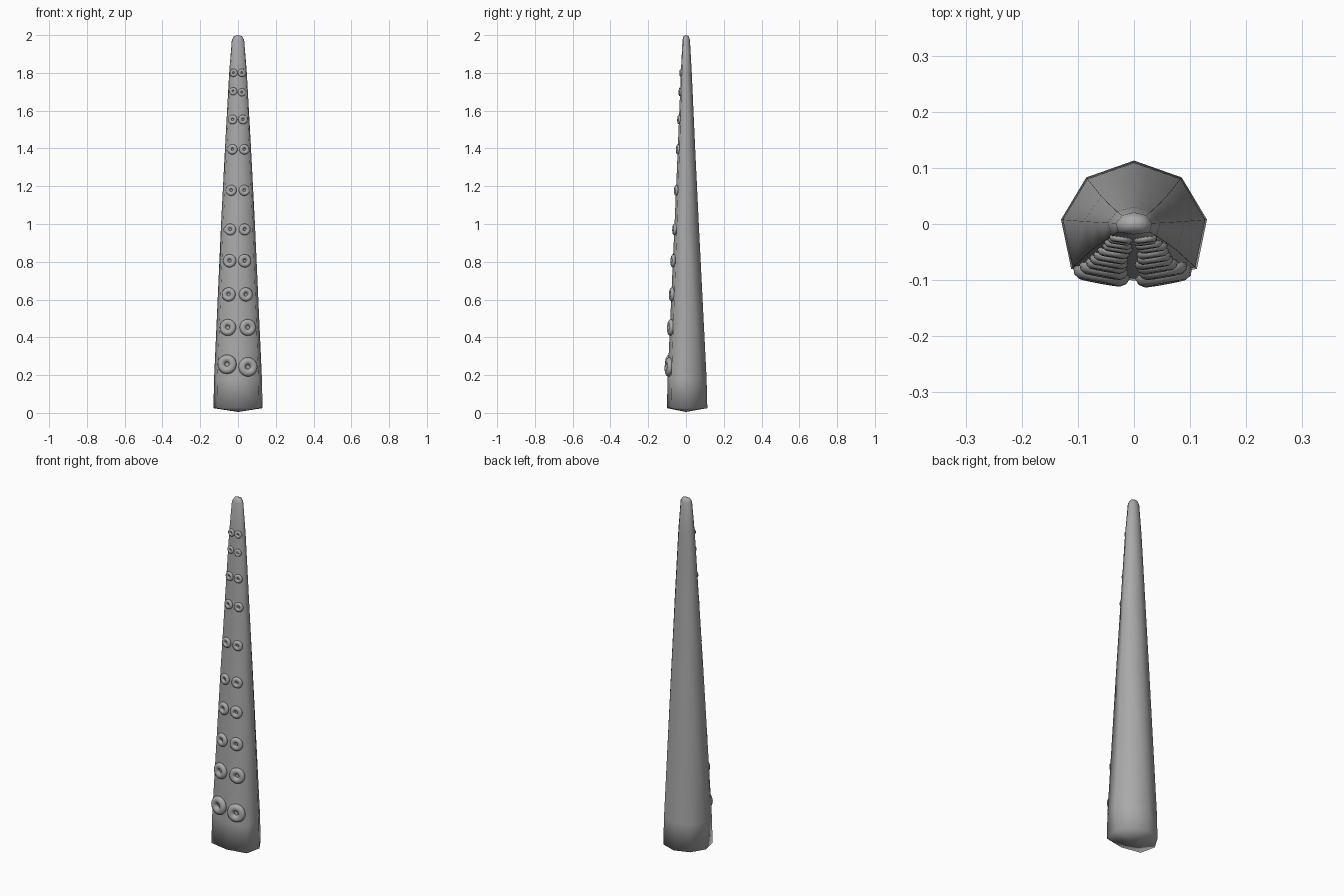
import bpy, bmesh, math
from mathutils import Vector, Matrix

if "Cube" in bpy.data.objects:
    bpy.data.objects.remove(bpy.data.objects["Cube"])

grey = bpy.data.materials.new("flat grey")
grey.diffuse_color = (0.4, 0.4, 0.4, 1)
grey.use_nodes = True
grey.node_tree.nodes["Principled BSDF"].inputs["Base Color"].default_value = grey.diffuse_color


def finish(name, bm):
    mesh = bpy.data.meshes.new(name)
    bmesh.ops.recalc_face_normals(bm, faces=bm.faces[:])
    for f in bm.faces:
        f.smooth = True
    bm.to_mesh(mesh)
    bm.free()
    mesh.materials.append(grey)
    ob = bpy.data.objects.new(name, mesh)
    bpy.context.collection.objects.link(ob)
    return ob


# Eight-sided cross-section with a flattened front
half = [(0.085, 0.083), (0.13, 0.008), (0.112, -0.08)]
section = [(0, 0.113)] + half + [(0, -0.101)] + [(-x, y) for x, y in reversed(half)]

# Taper: height, width scale, depth scale
taper = [(0.025, 1, 1), (0.18, 0.975, 0.965), (1.0, 0.69, 0.6), (1.4, 0.53, 0.43),
         (1.8, 0.36, 0.27), (1.975, 0.25, 0.185), (1.995, 0.16, 0.12)]


def scales(z):
    for (z0, a0, b0), (z1, a1, b1) in zip(taper, taper[1:]):
        if z <= z1:
            t = (z - z0) / (z1 - z0)
            return a0 + (a1 - a0) * t, b0 + (b1 - b0) * t


# Tentacle arm with a shallow pointed base and a rounded tip
bm = bmesh.new()
rings = [[bm.verts.new((x * a, y * b, z)) for x, y in section] for z, a, b in taper]
n = len(section)
for lo, hi in zip(rings, rings[1:]):
    for i in range(n):
        j = (i + 1) % n
        bm.faces.new((lo[i], lo[j], hi[j], hi[i]))
for ring, z in ((rings[0], 0.005), (rings[-1], 2.0)):
    tip = bm.verts.new((0, 0, z))
    for i in range(n):
        bm.faces.new((ring[i], ring[(i + 1) % n], tip))
finish("tentacle_arm", bm)


def front_point(x, z):
    """Point on the front facets of the arm."""
    a, b = scales(z)
    t = abs(x) / (0.112 * a)
    return Vector((x, b * (-0.101 + 0.021 * t), z))


def sucker(name, x, z, r, segs=20, tube=10):
    p = front_point(x, z)
    e = 0.008 if x > 0 else -0.008
    dx = (front_point(x + e, z) - p) * (1 if e > 0 else -1)
    dz = front_point(x, z + 0.02) - p
    nrm = dx.cross(dz).normalized()
    bm = bmesh.new()
    grid = []
    for i in range(segs):
        u = 2 * math.pi * i / segs
        row = []
        for k in range(tube):
            v = 2 * math.pi * k / tube
            d = r * (0.61 + 0.39 * math.cos(v))
            row.append(bm.verts.new((d * math.cos(u), d * math.sin(u), 0.34 * r * math.sin(v))))
        grid.append(row)
    for i in range(segs):
        for k in range(tube):
            a, b = grid[i], grid[(i + 1) % segs]
            m = (k + 1) % tube
            bm.faces.new((a[k], b[k], b[m], a[m]))
    rot = nrm.to_track_quat('Z', 'Y').to_matrix().to_4x4()
    bm.transform(Matrix.Translation(p + nrm * 0.1 * r) @ rot)
    finish(name, bm)


# Paired suckers: left x, right x, height, radius
pairs = [(-0.057, 0.052, 0.25, 0.051), (-0.053, 0.051, 0.452, 0.044),
         (-0.049, 0.041, 0.627, 0.037), (-0.044, 0.035, 0.805, 0.035),
         (-0.041, 0.035, 0.971, 0.031), (-0.036, 0.033, 1.178, 0.029),
         (-0.029, 0.033, 1.395, 0.027), (-0.028, 0.026, 1.553, 0.025),
         (-0.025, 0.02, 1.70, 0.021), (-0.023, 0.02, 1.80, 0.021)]
for i, (xl, xr, z, r) in enumerate(pairs, 1):
    skew = 0.007 if i == 1 else 0.003 if i == 9 else 0
    sucker(f"sucker_left_{i}", xl, z + skew, r)
    sucker(f"sucker_right_{i}", xr, z - skew, r)
